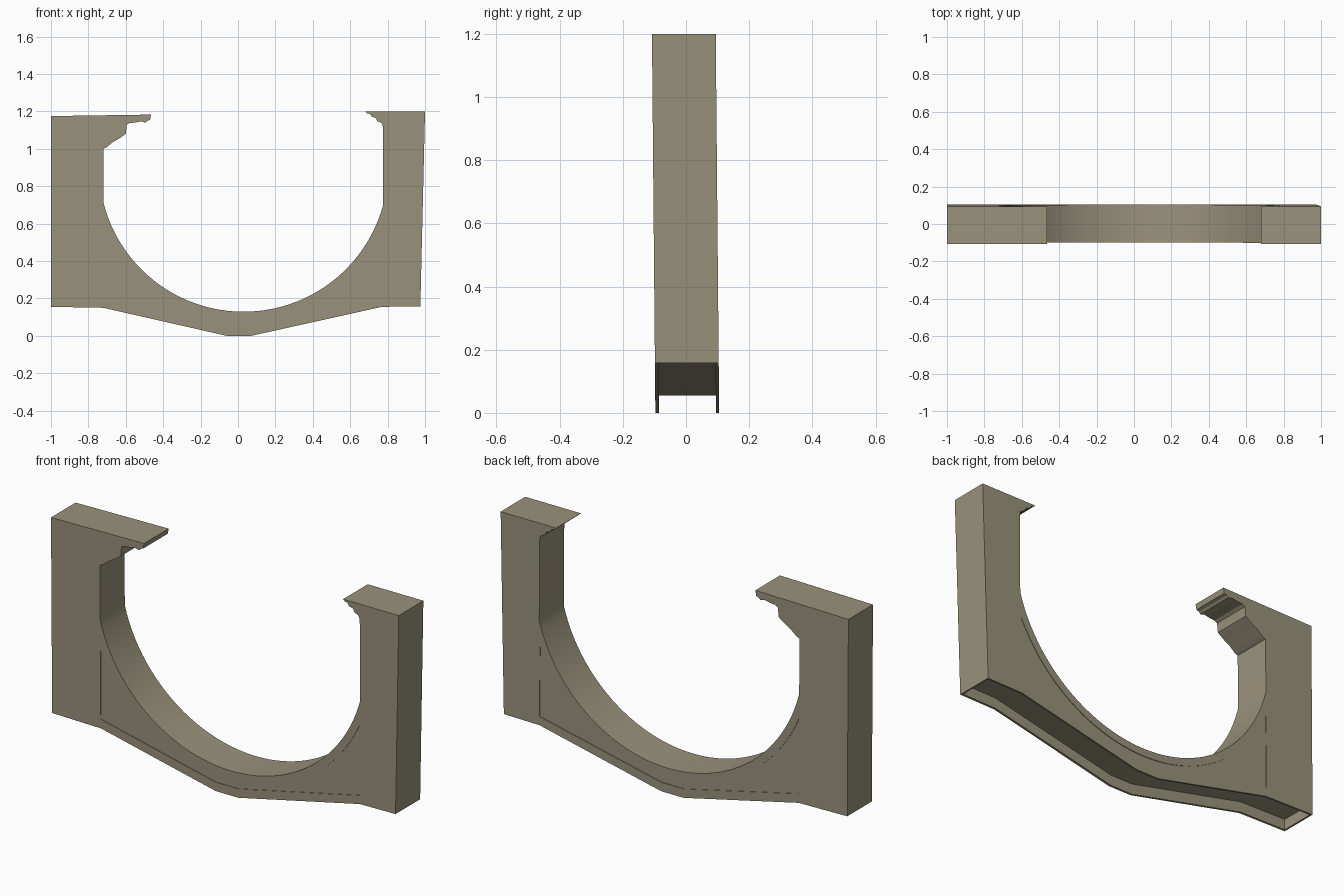
import bpy, bmesh, math

if "Cube" in bpy.data.objects:
    bpy.data.objects.remove(bpy.data.objects["Cube"])

stone = bpy.data.materials.new("weathered_stone")
stone.diffuse_color = (0.32, 0.29, 0.2, 1)
stone.use_nodes = True
stone.node_tree.nodes["Principled BSDF"].inputs["Base Color"].default_value = stone.diffuse_color

CX, CZ, R = 0.03, 0.902, 0.773      # arch circle
LEFT, RIGHT = -0.72, 0.775          # inner wall positions


def arc(r, x0, x1, n=48):
    """Lower arc of the arch circle between two x positions."""
    a0 = math.asin((x0 - CX) / r)
    a1 = math.asin((x1 - CX) / r)
    return [(CX + r * math.sin(a0 + (a1 - a0) * i / n),
             CZ - r * math.cos(a0 + (a1 - a0) * i / n)) for i in range(n + 1)]


def slab(name, profile, y0, y1):
    """Extrude an xz profile along y, leaning slightly with height."""
    bm = bmesh.new()
    rows = [[bm.verts.new((x, y + 0.004 - 0.009 * z, z)) for x, z in profile]
            for y in (y0, y1)]
    bm.faces.new(rows[0])
    bm.faces.new(rows[1][::-1])
    n = len(profile)
    for i in range(n):
        j = (i + 1) % n
        bm.faces.new((rows[0][j], rows[0][i], rows[1][i], rows[1][j]))
    bmesh.ops.recalc_face_normals(bm, faces=bm.faces[:])
    me = bpy.data.meshes.new(name)
    bm.to_mesh(me)
    bm.free()
    me.materials.append(stone)
    ob = bpy.data.objects.new(name, me)
    bpy.context.collection.objects.link(ob)
    return ob


# Underside line, left to right
under = [(-1, 0.155), (LEFT, 0.15), (-0.06, 0.0), (0.07, 0.0),
         (0.77, 0.155), (0.975, 0.158)]

# Broken moulding on each side
left_corbel = [(-0.465, 1.183), (-0.47, 1.155), (-0.485, 1.15), (-0.495, 1.14),
               (-0.52, 1.147), (-0.55, 1.14), (-0.58, 1.138), (-0.595, 1.128),
               (-0.6, 1.08), (-0.635, 1.055), (-0.67, 1.035), (-0.7, 1.01),
               (LEFT, 1.0)]
right_corbel = [(RIGHT, 1.12), (0.768, 1.138), (0.745, 1.148), (0.737, 1.165),
                (0.715, 1.172), (0.705, 1.187), (0.69, 1.19), (0.68, 1.2)]

body = slab("arch_body",
            under + [(1, 1.2)] + right_corbel[::-1]
            + arc(R, LEFT, RIGHT)[::-1] + left_corbel[::-1] + [(-1, 1.175)],
            -0.101, 0.101)

# Channel under the arch, between two thin flanges and end walls
inner = [(-0.99, 0.155)] + under[1:5] + [(0.967, 0.158)]
channel = slab("channel_cutter",
               [(x, z - 0.1) for x, z in inner]
               + [(x, z + 0.055) for x, z in inner[::-1]], -0.089, 0.091)

# Shallow sunken panel following the arch on both faces
panel = ([(LEFT, 0.197), (-0.06, 0.046), (0.07, 0.046), (0.77, 0.2)]
         + arc(R + 0.04, LEFT, 0.77)[::-1])
cutters = [channel,
           slab("front_panel_cutter", panel, -0.15, -0.098),
           slab("back_panel_cutter", panel, 0.098, 0.15)]

for c in cutters:
    c.hide_render = True
    m = body.modifiers.new(c.name, 'BOOLEAN')
    m.operation = 'DIFFERENCE'
    m.solver = 'EXACT'
    m.object = c

# Bake the cuts and drop the cutters
dg = bpy.context.evaluated_depsgraph_get()
baked = bpy.data.meshes.new_from_object(body.evaluated_get(dg))
body.modifiers.clear()
body.data = baked
for c in cutters:
    bpy.data.objects.remove(c)

bpy.context.view_layer.objects.active = body
body.select_set(True)
bpy.ops.object.shade_smooth_by_angle(angle=math.radians(20))
